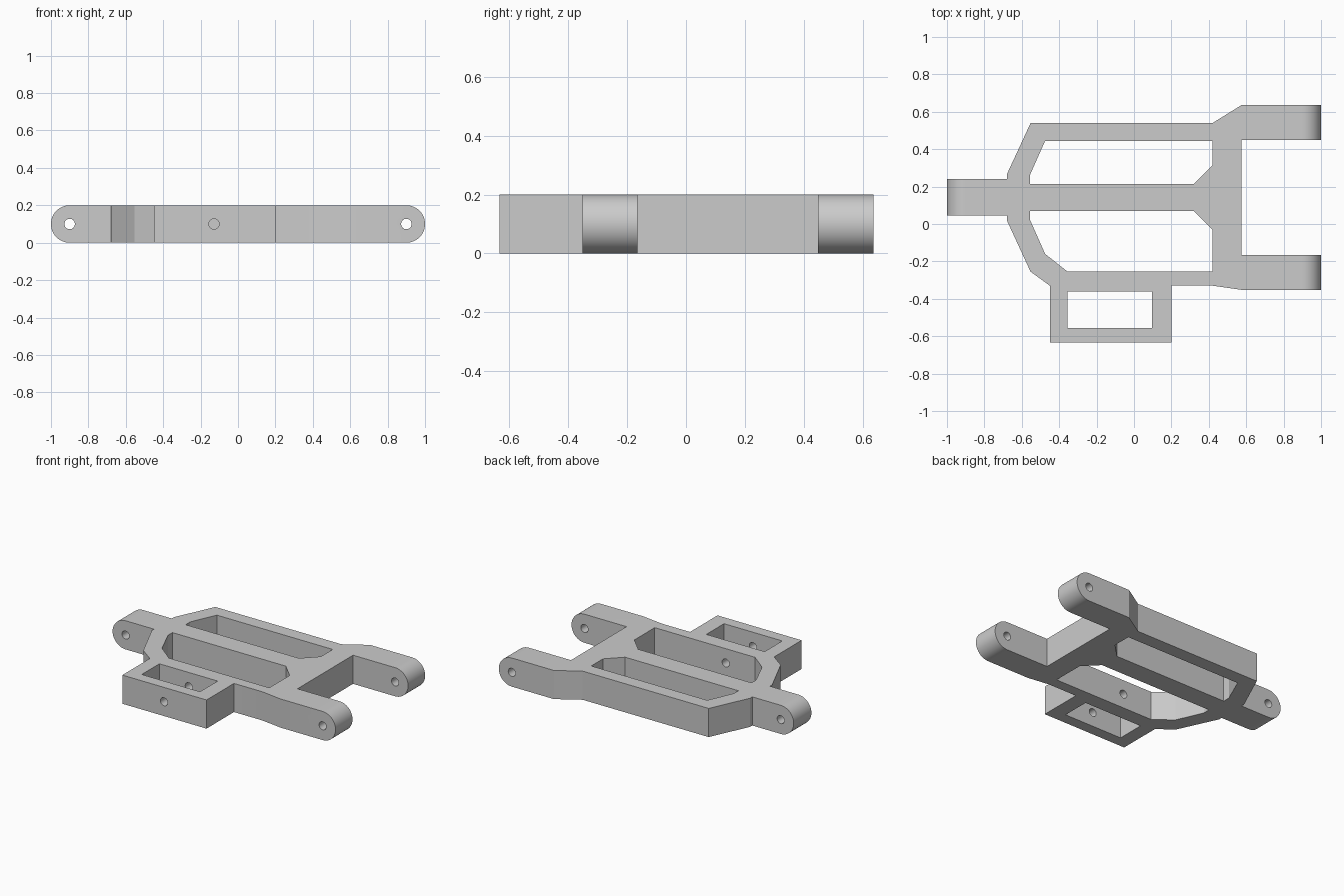
import bpy
import bmesh
import math

cube = bpy.data.objects.get("Cube")
if cube:
    bpy.data.objects.remove(cube, do_unlink=True)

THICK = 0.2
R = THICK / 2
PIN_R = 0.028

grey = bpy.data.materials.new("plain_grey")
grey.use_nodes = True
colour = (0.6, 0.6, 0.6, 1)
grey.diffuse_color = colour
grey.node_tree.nodes["Principled BSDF"].inputs["Base Color"].default_value = colour


def prism(name, points, offset):
    """Extrude a closed loop of 3D points along offset."""
    bm = bmesh.new()
    face = bm.faces.new([bm.verts.new(p) for p in points])
    ext = bmesh.ops.extrude_face_region(bm, geom=[face])
    verts = [g for g in ext["geom"] if isinstance(g, bmesh.types.BMVert)]
    bmesh.ops.translate(bm, verts=verts, vec=offset)
    bmesh.ops.recalc_face_normals(bm, faces=bm.faces)
    mesh = bpy.data.meshes.new(name)
    bm.to_mesh(mesh)
    bm.free()
    mesh.materials.append(grey)
    obj = bpy.data.objects.new(name, mesh)
    bpy.context.collection.objects.link(obj)
    return obj


def upright(name, plan):
    return prism(name, [(x, y, -0.1) for x, y in plan], (0, 0, 0.4))


def arc(cx, radius, start, end, steps):
    angles = [math.radians(start + (end - start) * i / steps) for i in range(steps + 1)]
    return [(cx + radius * math.cos(a), R + radius * math.sin(a)) for a in angles]


def crosswise(name, profile, y0, y1):
    return prism(name, [(x, y0, z) for x, z in profile], (0, y1 - y0, 0))


def combine(target, tool, operation):
    mod = target.modifiers.new(tool.name, "BOOLEAN")
    mod.object = tool
    mod.operation = operation
    mod.solver = "EXACT"
    tool.hide_render = True


# Outer plan of the arm, with over-long lugs that the rounded profile trims
frame = upright("arm_frame", [
    (-1.05, 0.045), (-0.68, 0.045), (-0.68, 0.02), (-0.553, -0.255),
    (-0.45, -0.33), (-0.45, -0.633), (0.2, -0.633), (0.2, -0.33),
    (0.42, -0.33), (0.575, -0.352), (1.05, -0.352), (1.05, -0.165),
    (0.575, -0.165), (0.575, 0.448), (1.05, 0.448), (1.05, 0.636),
    (0.575, 0.636), (0.42, 0.54), (-0.553, 0.54), (-0.68, 0.265),
    (-0.68, 0.24), (-1.05, 0.24)])

# Side profile with rounded ends
ends = arc(0.9, R, -90, 90, 24) + arc(-0.9, R, 90, 270, 24)
cutters = [(crosswise("rounded_profile", ends, -1, 1), "INTERSECT")]

# Openings through the frame
openings = {
    "back_opening": [(-0.555, 0.215), (0.32, 0.215), (0.42, 0.315),
                     (0.42, 0.445), (-0.475, 0.445), (-0.555, 0.265)],
    "front_opening": [(-0.555, 0.07), (-0.555, 0.02), (-0.475, -0.16),
                      (-0.355, -0.255), (0.42, -0.255), (0.42, -0.03), (0.32, 0.07)],
    "bracket_opening": [(-0.355, -0.555), (0.095, -0.555),
                        (0.095, -0.36), (-0.355, -0.36)],
}
for name, plan in openings.items():
    cutters.append((upright(name, plan), "DIFFERENCE"))

# Pin holes in the lugs and the bracket
for name, x, y0, y1 in (("left_pin_hole", 0.9, -1, 1), ("right_pin_hole", -0.9, -1, 1),
                        ("bracket_pin_hole", -0.128, -0.8, -0.15)):
    circle = arc(x, PIN_R, 0, 360, 24)[:-1]
    cutters.append((crosswise(name, circle, y0, y1), "DIFFERENCE"))

for tool, operation in cutters:
    combine(frame, tool, operation)

# Bake the cuts and discard the helpers
bpy.ops.object.select_all(action="DESELECT")
frame.select_set(True)
bpy.context.view_layer.objects.active = frame
for mod in list(frame.modifiers):
    bpy.ops.object.modifier_apply(modifier=mod.name)
for tool, _ in cutters:
    bpy.data.objects.remove(tool, do_unlink=True)
bpy.ops.object.shade_smooth_by_angle(angle=math.radians(20))
